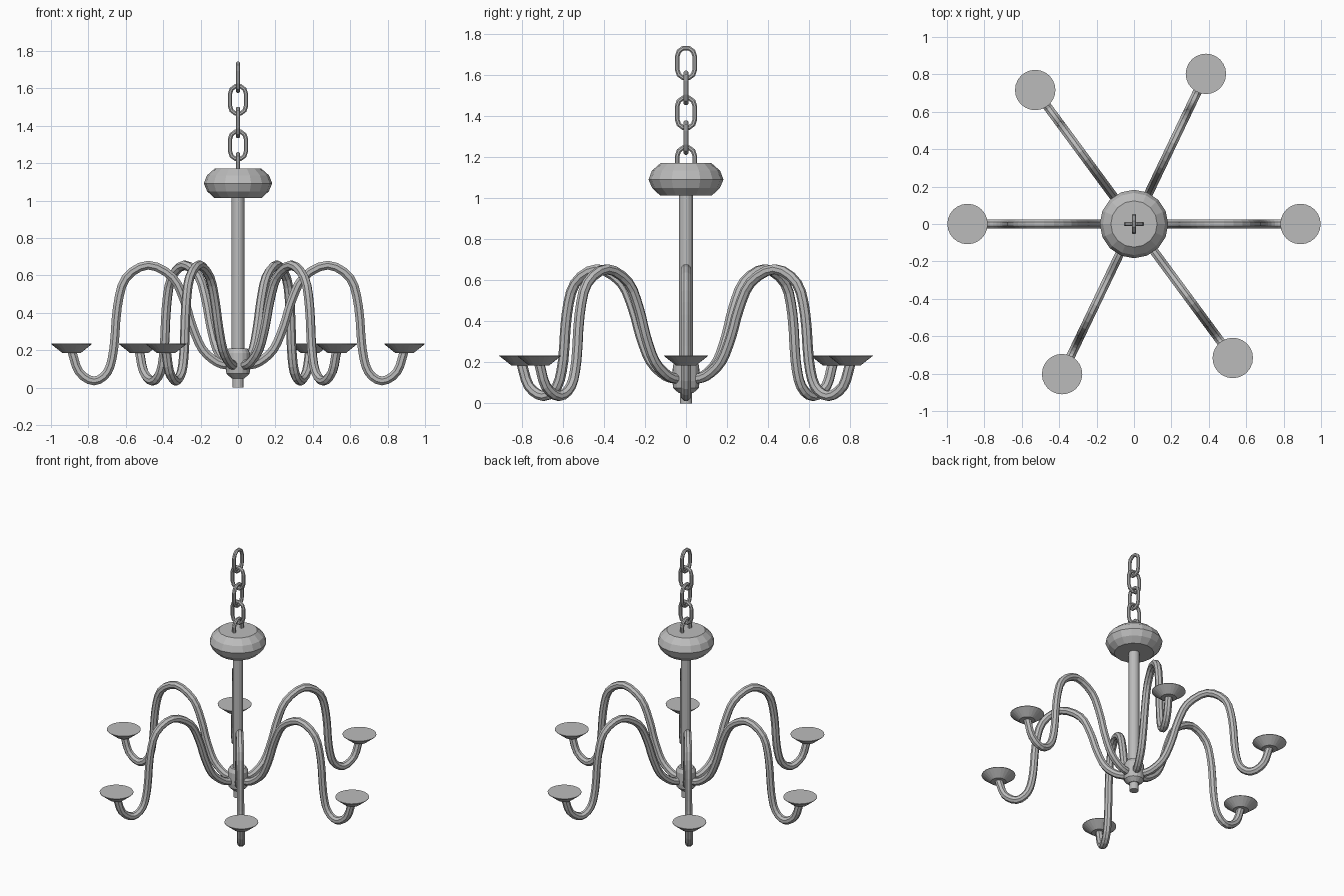
import bpy, bmesh, math
from mathutils import Vector

if "Cube" in bpy.data.objects:
    bpy.data.objects.remove(bpy.data.objects["Cube"])

metal = bpy.data.materials.new("grey metal")
metal.diffuse_color = (0.5, 0.5, 0.5, 1)
metal.use_nodes = True
metal.node_tree.nodes["Principled BSDF"].inputs["Base Color"].default_value = metal.diffuse_color


def finish(bm, name):
    bmesh.ops.recalc_face_normals(bm, faces=bm.faces)
    me = bpy.data.meshes.new(name)
    bm.to_mesh(me)
    bm.free()
    me.materials.append(metal)
    ob = bpy.data.objects.new(name, me)
    bpy.context.collection.objects.link(ob)
    return ob


def lathe(name, profile, sides, centre=(0, 0)):
    """Solid turned from (radius, z) points, capped at both ends."""
    bm = bmesh.new()
    rings = []
    for r, z in profile:
        rings.append([bm.verts.new((centre[0] + r * math.cos(2 * math.pi * i / sides),
                                    centre[1] + r * math.sin(2 * math.pi * i / sides), z))
                      for i in range(sides)])
    for a, b in zip(rings, rings[1:]):
        for i in range(sides):
            j = (i + 1) % sides
            bm.faces.new((a[i], a[j], b[j], b[i]))
    bm.faces.new(rings[0])
    bm.faces.new(rings[-1])
    return finish(bm, name)


def sweep(name, path, angle, radius, sides, closed=False):
    """Tube along (distance, z) points in the upright plane at the given angle."""
    out = Vector((math.cos(angle), math.sin(angle), 0))
    up = Vector((0, 0, 1))
    side = out.cross(up)
    pts = [out * r + up * z for r, z in path]
    n = len(pts)
    bm = bmesh.new()
    rings = []
    for k, p in enumerate(pts):
        if closed:
            t = pts[(k + 1) % n] - pts[k - 1]
        else:
            t = pts[min(k + 1, n - 1)] - pts[max(k - 1, 0)]
        normal = t.normalized().cross(side)
        ring = []
        for i in range(sides):
            a = 2 * math.pi * (i + 0.5) / sides
            ring.append(bm.verts.new(p + (normal * math.cos(a) + side * math.sin(a)) * radius))
        rings.append(ring)
    for k in range(n if closed else n - 1):
        a, b = rings[k], rings[(k + 1) % n]
        for i in range(sides):
            j = (i + 1) % sides
            bm.faces.new((a[i], a[j], b[j], b[i]))
    if not closed:
        bm.faces.new(rings[0])
        bm.faces.new(rings[-1])
    return finish(bm, name)


def smooth_path(pts, steps):
    """Catmull-Rom curve through the control points."""
    p = [Vector(q) for q in pts]
    p = [2 * p[0] - p[1]] + p + [2 * p[-1] - p[-2]]
    res = []
    for k in range(1, len(p) - 2):
        a, b, c, d = p[k - 1:k + 3]
        for s in range(steps):
            t = s / steps
            res.append(0.5 * (2 * b + (c - a) * t + (2 * a - 5 * b + 4 * c - d) * t * t
                              + (3 * b - a - 3 * c + d) * t ** 3))
    res.append(p[-2])
    return res


# Central column
lathe("stem", [(0.034, 0.18), (0.034, 1.03)], 16)
lathe("hub", [(0.035, 0.05), (0.062, 0.075), (0.067, 0.11), (0.064, 0.185), (0.05, 0.21)], 16)
lathe("finial", [(0.03, 0.0), (0.03, 0.06)], 16)
lathe("canopy", [(0.127, 1.015), (0.165, 1.05), (0.183, 1.092), (0.166, 1.135), (0.124, 1.172)], 16)

# Six swan-neck arms with cups
ARM = [(0.04, 0.118), (0.11, 0.135), (0.19, 0.205), (0.245, 0.33), (0.285, 0.46),
       (0.35, 0.59), (0.48, 0.655), (0.60, 0.585), (0.645, 0.43), (0.664, 0.21),
       (0.697, 0.085), (0.77, 0.036), (0.85, 0.085), (0.89, 0.20)]
arm_path = smooth_path(ARM, 3)
for n, deg in enumerate((0, 64.4, 126.4, 180, 244.4, 306.4), 1):
    ang = math.radians(deg)
    sweep(f"arm_{n}", arm_path, ang, 0.0255, 8)
    lathe(f"cup_{n}", [(0.05, 0.186), (0.108, 0.232), (0.108, 0.235)], 24,
          (0.89 * math.cos(ang), 0.89 * math.sin(ang)))

# Hanging chain of alternating links
WIRE, HALF_W, HALF_H = 0.0125, 0.043, 0.075
for n in range(5):
    zc = 1.66 - n * 0.1213
    link = []
    for i in range(12):
        a = math.pi * (i // 6 * 6 + (i % 6)) / 5 if i < 6 else math.pi + math.pi * (i - 6) / 5
        if i < 6:
            a = math.pi * i / 5
        shift = (HALF_H - HALF_W) * (1 if i < 6 else -1)
        link.append((HALF_W * math.cos(a), zc + shift + HALF_W * math.sin(a)))
    sweep(f"chain_link_{n + 1}", link, math.pi / 2 if n % 2 == 0 else 0, WIRE, 8, closed=True)
